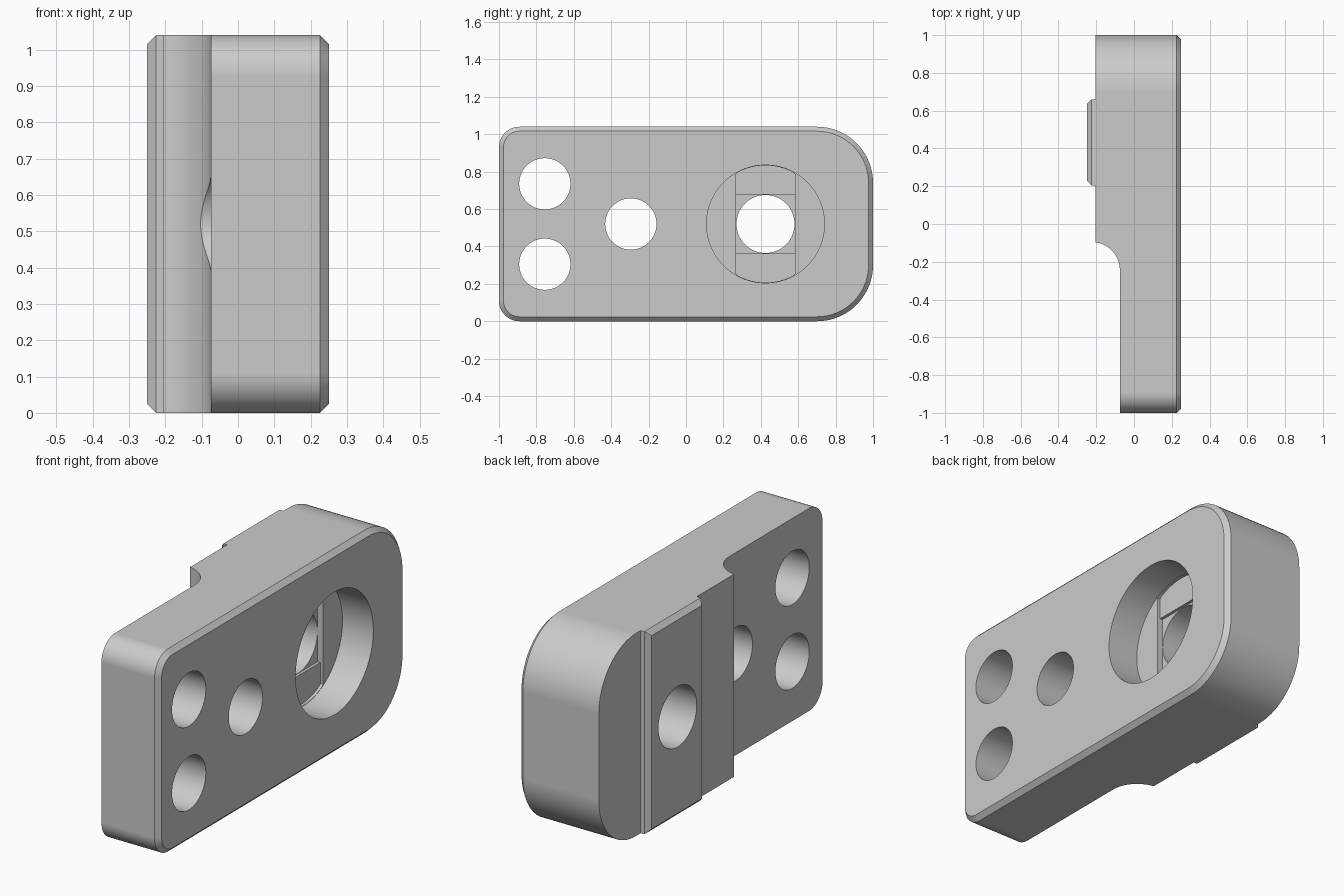
import bpy, bmesh, math

if "Cube" in bpy.data.objects:
    bpy.data.objects.remove(bpy.data.objects["Cube"])

grey = bpy.data.materials.new("light grey")
grey.use_nodes = True
grey.diffuse_color = (0.6, 0.6, 0.6, 1)
grey.node_tree.nodes["Principled BSDF"].inputs["Base Color"].default_value = (0.6, 0.6, 0.6, 1)

HEIGHT, MID = 1.04, 0.52
BEVEL = 0.024
SOCKET_Y = 0.425


def loft(name, sections):
    """Solid through matching rings of points, capped at both ends."""
    bm = bmesh.new()
    rings = [[bm.verts.new(p) for p in s] for s in sections]
    n = len(rings[0])
    bm.faces.new(rings[0])
    bm.faces.new(rings[-1][::-1])
    for a, b in zip(rings, rings[1:]):
        for i in range(n):
            j = (i + 1) % n
            bm.faces.new((a[i], b[i], b[j], a[j]))
    bmesh.ops.recalc_face_normals(bm, faces=bm.faces)
    mesh = bpy.data.meshes.new(name)
    bm.to_mesh(mesh)
    bm.free()
    mesh.materials.append(grey)
    obj = bpy.data.objects.new(name, mesh)
    bpy.context.collection.objects.link(obj)
    return obj


def outline(x, y0, y1, inset, r_front, r_back, steps=20):
    """Rounded rectangle in the plane at x."""
    corners = [(y1, 1, r_back, 0), (y0, 1, r_front, 90),
               (y0, -1, r_front, 180), (y1, -1, r_back, 270)]
    pts = []
    for y, up, r, start in corners:
        cy = y - r if y == y1 else y + r
        cz = MID + up * (MID - r)
        for i in range(steps + 1 if r else 1):
            a = math.radians(start + (90 * i / steps if r else 45))
            grow = r - inset if r else -inset * math.sqrt(2)
            pts.append((x, cy + grow * math.cos(a), cz + grow * math.sin(a)))
    return pts


def round_cutter(y, z, r, x0, x1, half=9, steps=96):
    """Cylinder along x, its sides trimmed flat at the given half width."""
    ring = [(max(-half, min(half, r * math.cos(a))), r * math.sin(a))
            for a in (math.tau * (i + 0.5) / steps for i in range(steps))]
    return loft("cutter", [[(x, y + u, z + v) for u, v in ring] for x in (x0, x1)])


def combine(target, other, operation):
    mod = target.modifiers.new(operation, 'BOOLEAN')
    mod.operation, mod.solver, mod.object = operation, 'EXACT', other
    bpy.context.view_layer.objects.active = target
    bpy.ops.object.modifier_apply(modifier=mod.name)
    bpy.data.objects.remove(other)


# Rounded block with a chamfered outer face
block = loft("mounting_block", [
    outline(-0.205, -1, 1, 0, 0.11, 0.3),
    outline(0.25 - BEVEL, -1, 1, 0, 0.11, 0.3),
    outline(0.25, -1, 1, BEVEL, 0.11, 0.3)])

# Thin front section, ending in a concave sweep
sweep = [(-0.225 + 0.15 * math.cos(a), -0.245 + 0.15 * math.sin(a))
         for a in (math.radians(90 * i / 24) for i in range(25))]
profile = sweep + [(-0.4, -0.095), (-0.4, -1.2), (-0.075, -1.2)]
step = loft("cutter", [[(x, y, z) for x, y in profile] for z in (-0.2, HEIGHT + 0.2)])
combine(block, step, 'DIFFERENCE')

# Raised rib with chamfered edges
rib = loft("rib", [outline(-0.205, 0.205, 0.66, 0, 0, 0),
                   outline(-0.25 + BEVEL, 0.205, 0.66, 0, 0, 0),
                   outline(-0.25, 0.205, 0.66, BEVEL, 0, 0)])
combine(block, rib, 'UNION')

# Bolt holes
for y, z in [(-0.755, 0.735), (-0.755, 0.305), (-0.295, MID)]:
    combine(block, round_cutter(y, z, 0.137, -0.5, 0.5), 'DIFFERENCE')

# Socket: wide bore, shallow slot, square recess, through hole
combine(block, round_cutter(SOCKET_Y, MID, 0.315, 0.075, 0.5), 'DIFFERENCE')
combine(block, round_cutter(SOCKET_Y, MID, 0.313, 0.06, 0.4, half=0.158), 'DIFFERENCE')
square = loft("cutter", [[(x, SOCKET_Y + u * 0.157, MID + v * 0.157)
                          for u, v in ((-1, -1), (1, -1), (1, 1), (-1, 1))]
                         for x in (0.045, 0.35)])
combine(block, square, 'DIFFERENCE')
combine(block, round_cutter(SOCKET_Y, MID, 0.155, -0.5, 0.5), 'DIFFERENCE')

# Smooth curves, crisp edges
bpy.ops.object.select_all(action='DESELECT')
block.select_set(True)
bpy.context.view_layer.objects.active = block
bpy.ops.object.shade_smooth_by_angle(angle=math.radians(25))
weighted = block.modifiers.new("weighted normals", 'WEIGHTED_NORMAL')
weighted.keep_sharp = True
